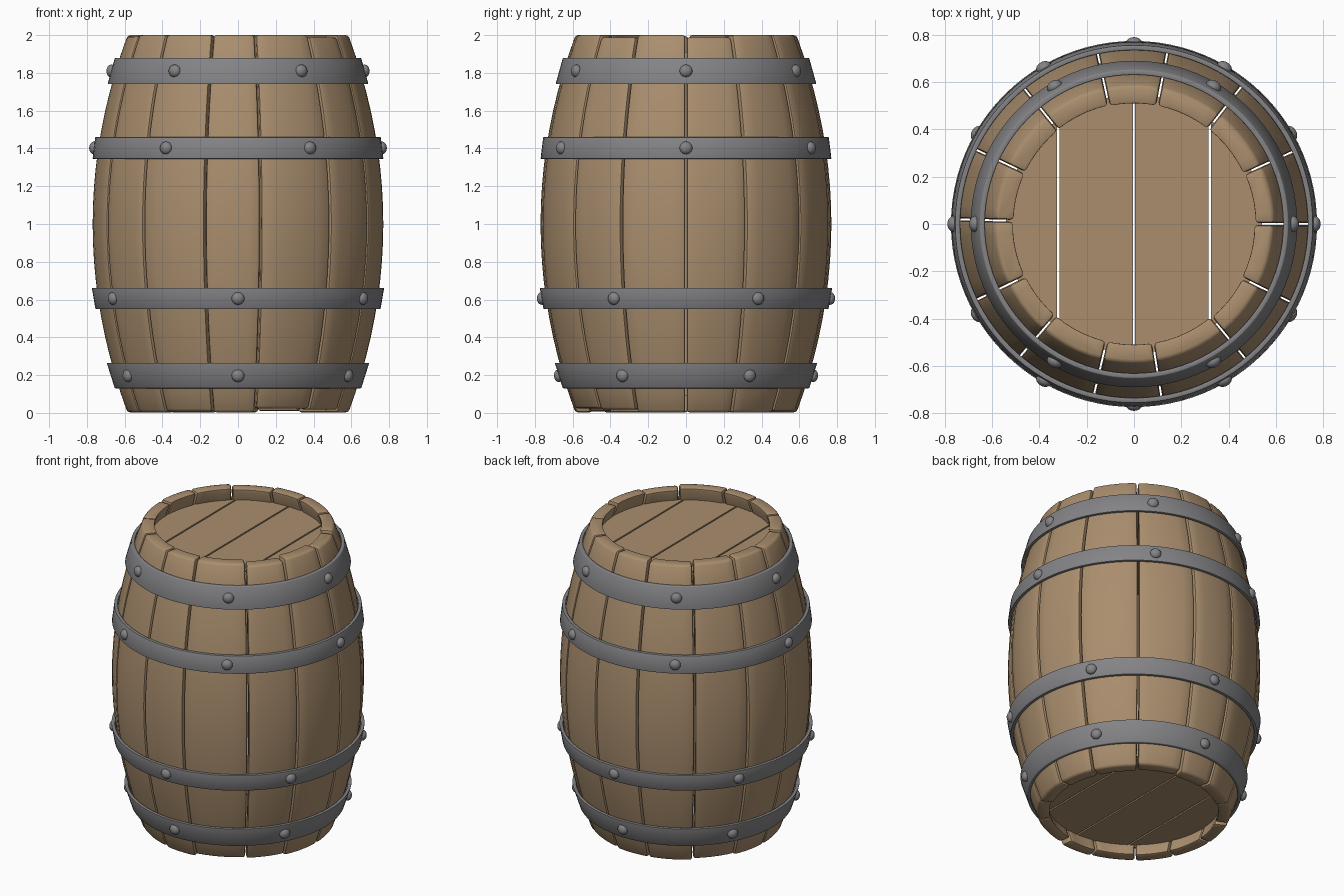
import bpy, bmesh
from math import sin, cos, acos, radians, pi
from mathutils import Matrix

if "Cube" in bpy.data.objects:
    bpy.data.objects.remove(bpy.data.objects["Cube"])


def material(name, rgb):
    m = bpy.data.materials.new(name)
    m.diffuse_color = (*rgb, 1)
    m.use_nodes = True
    m.node_tree.nodes["Principled BSDF"].inputs["Base Color"].default_value = m.diffuse_color
    return m


WOOD = material("wood", (0.40, 0.27, 0.155))
IRON = material("iron", (0.23, 0.23, 0.24))


def wood_radius(z):
    return 0.77 - 0.185 * (z - 1) ** 2


def finish(bm, name, mat, bevel=0.0, segments=2):
    bmesh.ops.recalc_face_normals(bm, faces=bm.faces)
    if bevel:
        sharp = [e for e in bm.edges if e.calc_face_angle(0) > radians(40)]
        bmesh.ops.bevel(bm, geom=sharp, offset=bevel, segments=segments,
                        profile=0.5, affect='EDGES', clamp_overlap=True)
    me = bpy.data.meshes.new(name)
    bm.to_mesh(me)
    bm.free()
    me.materials.append(mat)
    ob = bpy.data.objects.new(name, me)
    bpy.context.collection.objects.link(ob)
    bpy.ops.object.select_all(action='DESELECT')
    ob.select_set(True)
    bpy.context.view_layer.objects.active = ob
    bpy.ops.object.shade_smooth_by_angle(angle=radians(35))
    return ob


def skin(bm, rings):
    """Join closed rings of vertices with quads."""
    n = len(rings[0])
    for a, b in zip(rings, rings[1:]):
        for i in range(n):
            j = (i + 1) % n
            bm.faces.new((a[i], a[j], b[j], b[i]))


# Staves: bowed boards of uneven width and length
def stave(name, a0, a1, z0, z1, thick=0.08, gap=0.004, na=5, nz=20):
    bm = bmesh.new()
    rings = []
    for k in range(nz + 1):
        z = z0 + (z1 - z0) * k / nz
        ring = []
        for r, order in ((wood_radius(z), range(na + 1)),
                         (wood_radius(z) - thick, range(na, -1, -1))):
            s, e = a0 + gap / r, a1 - gap / r
            for i in order:
                t = s + (e - s) * i / na
                ring.append(bm.verts.new((r * cos(t), r * sin(t), z)))
        rings.append(ring)
    skin(bm, rings)
    bm.faces.new(rings[0])
    bm.faces.new(rings[-1])
    finish(bm, name, WOOD, 0.014)


seams = [0, 24.5, 52, 79, 102, 129, 154.8, 178.5, 205.7, 229.3, 256.8, 279, 309.6, 333.5, 360]
short_top = {0: 0.012, 4: 0.008, 7: 0.006, 12: 0.012}
short_bottom = {2: 0.008, 5: 0.012, 9: 0.005, 11: 0.02, 12: 0.014}
for i in range(14):
    stave(f"stave_{i + 1}", radians(seams[i]), radians(seams[i + 1]),
          0.003 + short_bottom.get(i, 0), 2.0 - short_top.get(i, 0))


# Lids: round heads sawn into four planks
def lid_plank(name, x0, x1, z0, z1, r=0.545, n=12):
    bm = bmesh.new()
    s, e = acos(x1 / r), acos(x0 / r)
    arc = [s + (e - s) * i / n for i in range(n + 1)]
    pts = [(r * cos(t), r * sin(t)) for t in arc]
    pts += [(x, -y) for x, y in reversed(pts)]
    rings = [[bm.verts.new((x, y, z)) for x, y in pts] for z in (z0, z1)]
    skin(bm, rings)
    for ring in rings:
        bm.faces.new(ring)
    finish(bm, name, WOOD)


for side, z0, z1 in (("top", 1.86, 1.91), ("bottom", 0.09, 0.14)):
    for i, (x0, x1) in enumerate(((-0.54, -0.325), (-0.315, -0.005),
                                  (0.005, 0.315), (0.325, 0.54))):
        lid_plank(f"{side}_lid_plank_{i + 1}", x0, x1, z0, z1)


# Hoops: thin conical iron bands
def hoop(name, z0, z1, n=96):
    bm = bmesh.new()
    r0, r1 = wood_radius(z0), wood_radius(z1)
    section = ((r0 + 0.002, z0), (r0 + 0.022, z0), (r1 + 0.025, z1), (r1 + 0.003, z1))
    rings = [[bm.verts.new((r * cos(2 * pi * k / n), r * sin(2 * pi * k / n), z))
              for r, z in section] for k in range(n)]
    skin(bm, rings + rings[:1])
    finish(bm, name, IRON, 0.004, 2)


# Rivets: six flattened domes round each hoop
def rivets(name, z, start):
    bm = bmesh.new()
    for k in range(6):
        m = (Matrix.Rotation(radians(start + 60 * k), 4, 'Z')
             @ Matrix.Translation((wood_radius(z) + 0.022, 0, z))
             @ Matrix.Diagonal((0.026, 0.034, 0.034, 1))
             @ Matrix.Rotation(pi / 2, 4, 'Y'))
        bmesh.ops.create_uvsphere(bm, u_segments=20, v_segments=12, radius=1, matrix=m)
    finish(bm, name, IRON)


for label, z0, z1, start in (("top", 1.74, 1.88, 0), ("upper", 1.345, 1.46, 0),
                             ("lower", 0.55, 0.662, 30), ("bottom", 0.13, 0.265, 30)):
    hoop(f"{label}_hoop", z0, z1)
    rivets(f"{label}_hoop_rivets", (z0 + z1) / 2, start)
